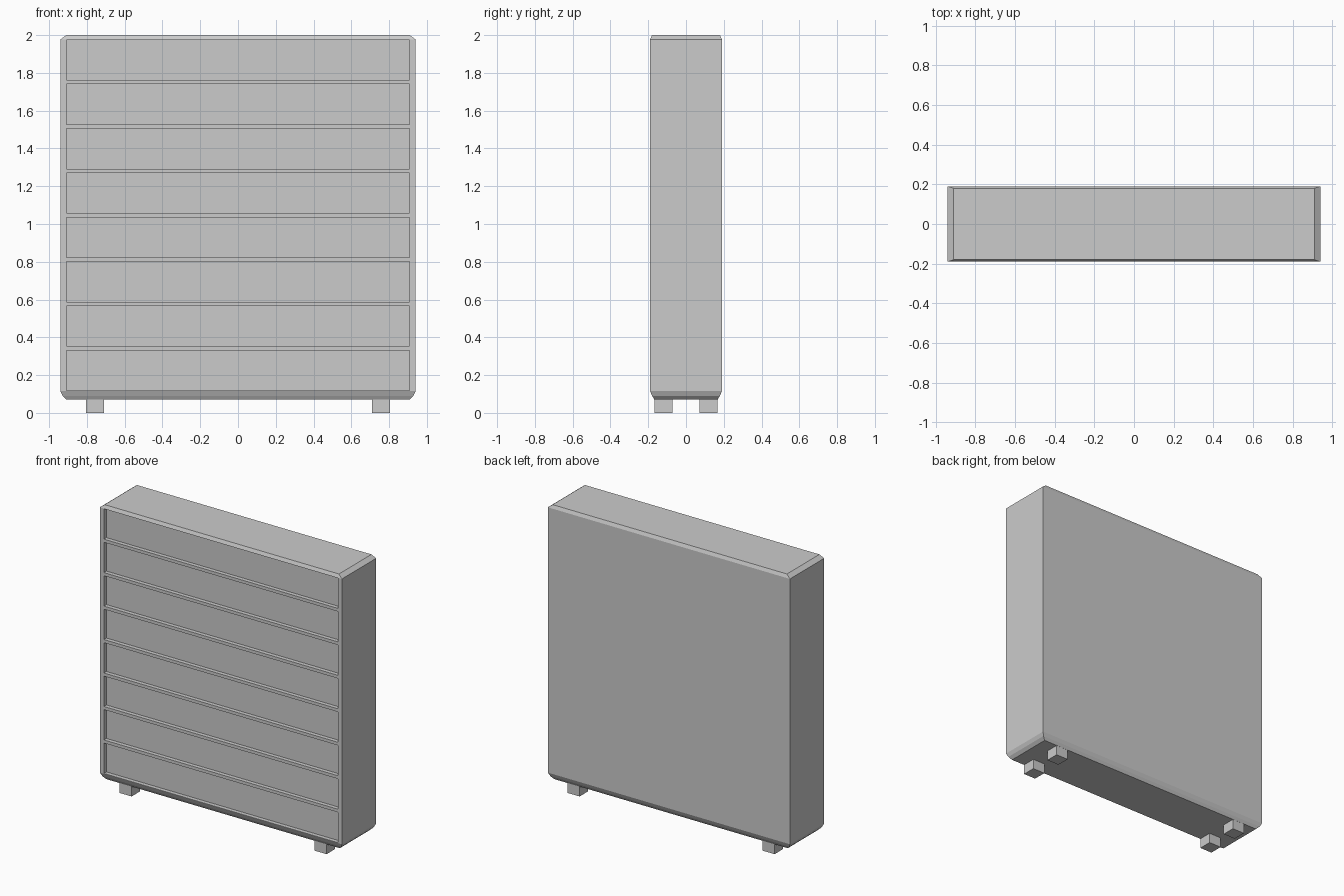
import bpy, bmesh

if "Cube" in bpy.data.objects:
    bpy.data.objects.remove(bpy.data.objects["Cube"])


def finish(bm, name):
    bmesh.ops.recalc_face_normals(bm, faces=bm.faces)
    mesh = bpy.data.meshes.new(name)
    bm.to_mesh(mesh)
    bm.free()
    obj = bpy.data.objects.new(name, mesh)
    bpy.context.collection.objects.link(obj)
    return obj


def add_box(bm, x0, x1, y0, y1, z0, z1):
    verts = bmesh.ops.create_cube(bm, size=1)["verts"]
    for v in verts:
        v.co = (x1 if v.co.x > 0 else x0,
                y1 if v.co.y > 0 else y0,
                z1 if v.co.z > 0 else z0)


# Cabinet body: rectangles (half width, half depth, height) stacked into a bevelled slab
bm = bmesh.new()
rings = []
for x, y, z in [(0.907, 0.167, 0.07), (0.928, 0.179, 0.09), (0.94, 0.19, 0.115),
                (0.94, 0.19, 1.977), (0.91, 0.18, 2.0)]:
    rings.append([bm.verts.new((sx * x, sy * y, z))
                  for sx, sy in ((-1, -1), (1, -1), (1, 1), (-1, 1))])
for low, high in zip(rings, rings[1:]):
    for i in range(4):
        j = (i + 1) % 4
        bm.faces.new((low[i], low[j], high[j], high[i]))
bm.faces.new(rings[0])
bm.faces.new(rings[-1])
body = finish(bm, "cabinet_body")

# Eight shallow recessed panels on the front
ROWS, BOTTOM, TOP, GAP = 8, 0.118, 1.975, 0.022
height = (TOP - BOTTOM - GAP * (ROWS - 1)) / ROWS
bm = bmesh.new()
for i in range(ROWS):
    z = BOTTOM + i * (height + GAP)
    add_box(bm, -0.908, 0.908, -0.3, -0.162, z, z + height)
cutter = finish(bm, "panel_cutter")
cutter.hide_render = True
cutter.hide_set(True)
cut = body.modifiers.new("panels", "BOOLEAN")
cut.operation = "DIFFERENCE"
cut.solver = "EXACT"
cut.object = cutter

# Four square feet
for sx, side in ((-1, "left"), (1, "right")):
    for sy, end in ((-1, "front"), (1, "back")):
        bm = bmesh.new()
        cx, cy = sx * 0.757, sy * 0.119
        add_box(bm, cx - 0.047, cx + 0.047, cy - 0.047, cy + 0.047, 0, 0.075)
        finish(bm, f"{end}_{side}_foot")
